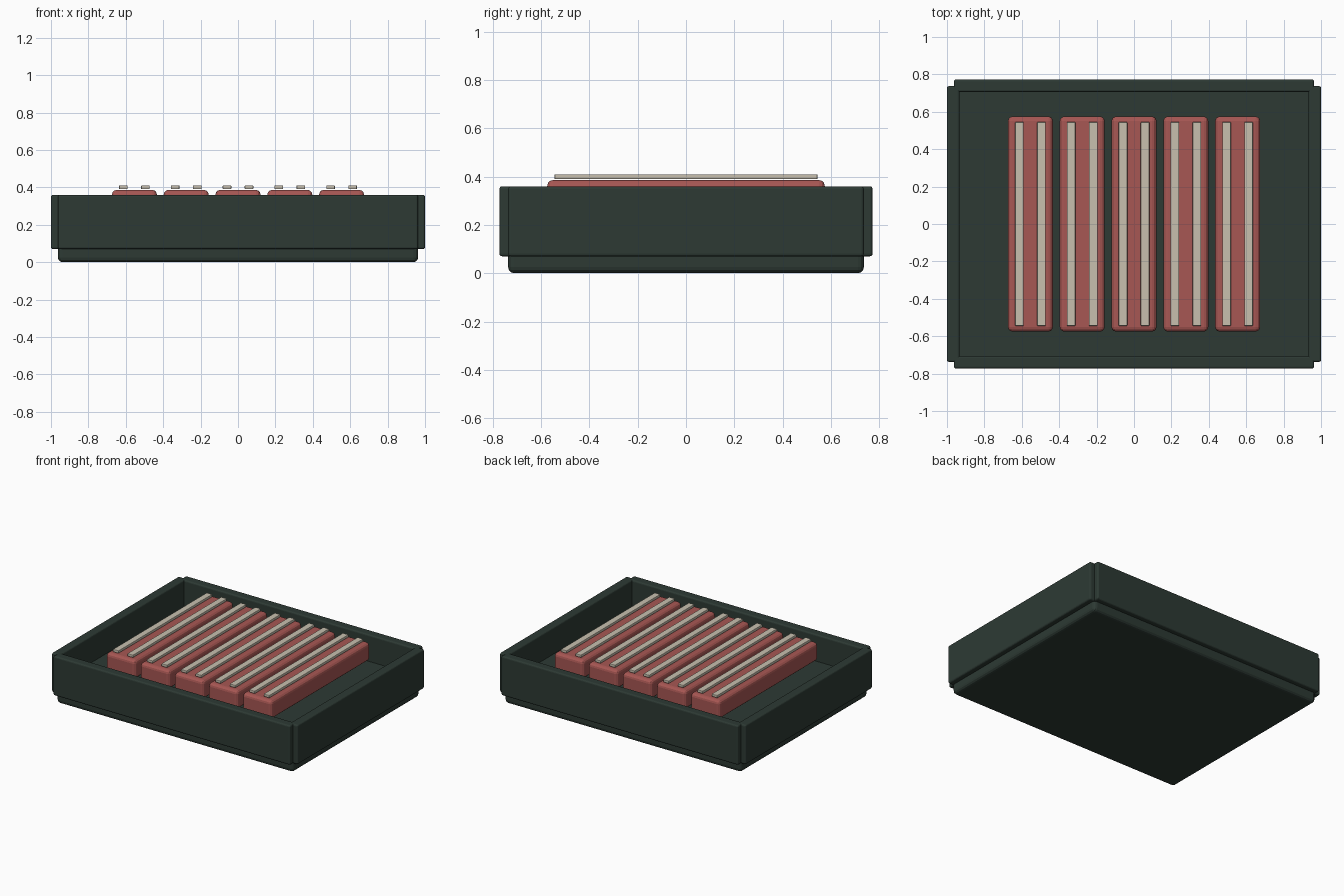
import bpy, bmesh

if "Cube" in bpy.data.objects:
    bpy.data.objects.remove(bpy.data.objects["Cube"])


def material(name, rgb):
    m = bpy.data.materials.new(name)
    m.diffuse_color = (*rgb, 1)
    m.use_nodes = True
    m.node_tree.nodes["Principled BSDF"].inputs["Base Color"].default_value = m.diffuse_color
    return m


GREEN = material("dark_green", (0.026, 0.042, 0.034))
RED = material("muted_red", (0.39, 0.095, 0.087))
CREAM = material("cream", (0.58, 0.53, 0.43))


def rounded_box(name, lo, hi, bevel, mat, segments=3):
    """Flat-shaded box between two corners with rounded edges."""
    mesh = bpy.data.meshes.new(name)
    bm = bmesh.new()
    bmesh.ops.create_cube(bm, size=1)
    for v in bm.verts:
        v.co = [(a + b) / 2 + c * (b - a) for a, b, c in zip(lo, hi, v.co)]
    bmesh.ops.bevel(bm, geom=bm.edges[:], offset=bevel, segments=segments,
                    profile=0.5, affect='EDGES')
    bm.to_mesh(mesh)
    bm.free()
    mesh.materials.append(mat)
    ob = bpy.data.objects.new(name, mesh)
    bpy.context.collection.objects.link(ob)
    return ob


FLOOR, RIM = 0.165, 0.36

# Tray base, whose top is the tray floor
rounded_box("tray_base", (-0.963, -0.737, 0), (0.963, 0.737, FLOOR), 0.025, GREEN)

# Four tray walls, leaving notched corners
for side, label in ((-1, "left"), (1, "right")):
    x0, x1 = sorted((side * 0.933, side * 1.0))
    rounded_box(label + "_wall", (x0, -0.737, 0.07), (x1, 0.737, RIM), 0.011, GREEN)
for side, label in ((-1, "front"), (1, "back")):
    y0, y1 = sorted((side * 0.706, side * 0.773))
    rounded_box(label + "_wall", (-0.963, y0, 0.07), (0.963, y1, RIM), 0.011, GREEN)

# Five slabs, each with two raised stripes
for i in range(5):
    x = (i - 2) * 0.277
    rounded_box(f"slab_{i + 1}", (x - 0.12, -0.575, 0.25),
                (x + 0.12, 0.575, 0.386), 0.024, RED)
    for side, label in ((-1, "left"), (1, "right")):
        cx = x + side * 0.059
        rounded_box(f"slab_{i + 1}_{label}_stripe", (cx - 0.023, -0.545, 0.39),
                    (cx + 0.023, 0.545, 0.41), 0.004, CREAM, 2)
